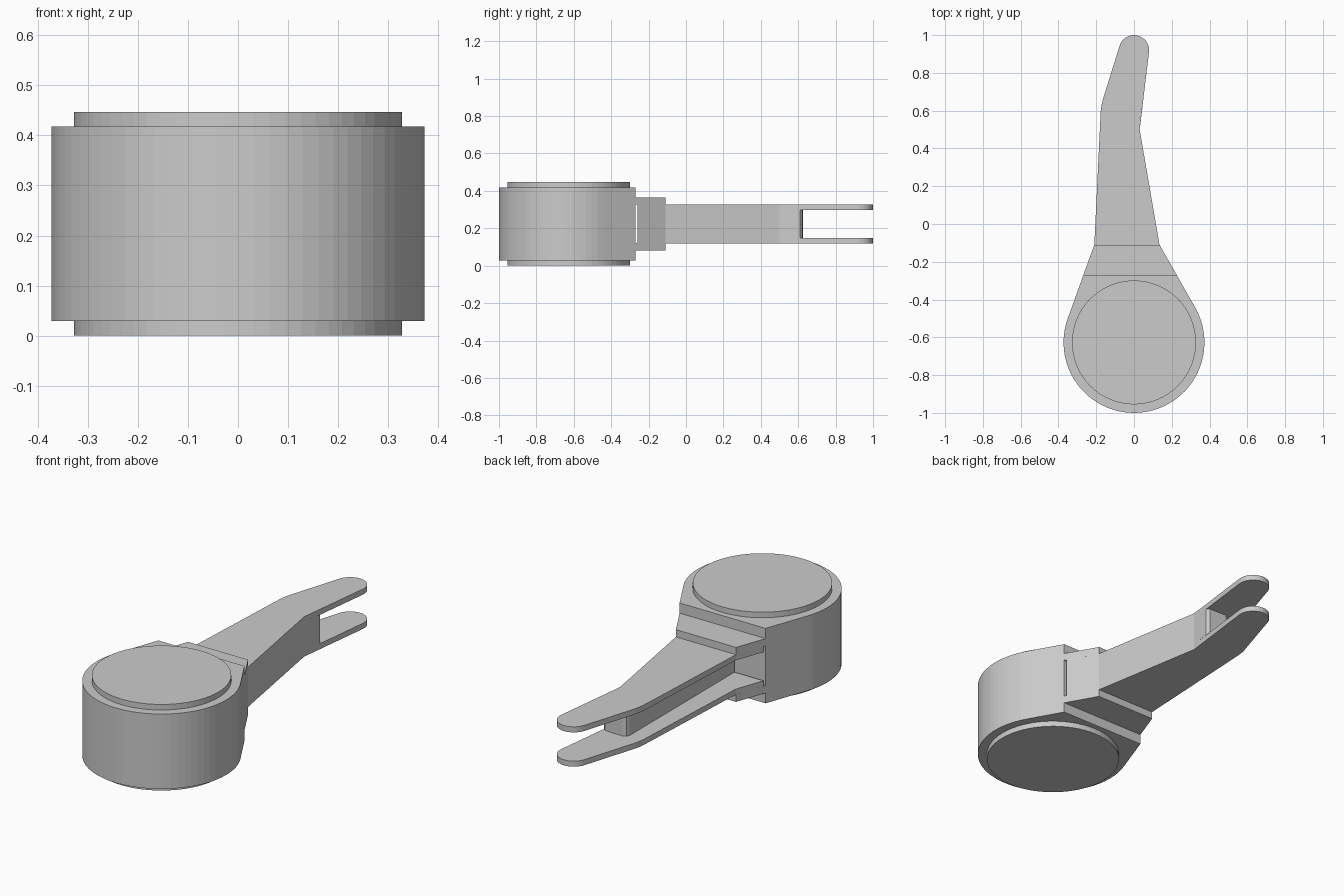
import bpy, bmesh
from math import radians, sin, cos

if "Cube" in bpy.data.objects:
    bpy.data.objects.remove(bpy.data.objects["Cube"])

MID = 0.2235  # the part is symmetric about this height


def arc(cx, cy, r, a0, a1, n):
    return [(cx + r * cos(radians(a0 + (a1 - a0) * i / n)),
             cy + r * sin(radians(a0 + (a1 - a0) * i / n))) for i in range(n + 1)]


def prism(name, outline, z0, z1):
    """Extrude a counter-clockwise xy outline from z0 to z1."""
    bm = bmesh.new()
    face = bm.faces.new([bm.verts.new((x, y, z0)) for x, y in outline])
    top = bmesh.ops.extrude_face_region(bm, geom=[face])["geom"]
    bmesh.ops.translate(bm, vec=(0, 0, z1 - z0),
                        verts=[v for v in top if isinstance(v, bmesh.types.BMVert)])
    bmesh.ops.recalc_face_normals(bm, faces=bm.faces)
    mesh = bpy.data.meshes.new(name)
    bm.to_mesh(mesh)
    bm.free()
    obj = bpy.data.objects.new(name, mesh)
    bpy.context.collection.objects.link(obj)
    return obj


def mirrored_pair(name, outline, near, far):
    """Two plates, above and below the middle height."""
    prism(name + "_top", outline, MID + near, MID + far)
    prism(name + "_bottom", outline, MID - far, MID - near)


# Round hub with a flat face towards the lever
hub = arc(0, -0.627, 0.373, -200.5, 29.7, 44) + [(0.226, -0.27), (-0.268, -0.27)]
prism("hub", hub, MID - 0.1945, MID + 0.1945)

# Raised round end caps
mirrored_pair("end_cap", arc(0, -0.627, 0.328, 0, 354.375, 63), 0.1945, 0.2235)

# Stepped collar plates between hub and lever
collar = [(-0.268, -0.27), (0.226, -0.27), (0.135, -0.11), (-0.21, -0.11)]
mirrored_pair("collar", collar, 0.1025, 0.1415)

# Bent lever plates with rounded tips
lever = ([(-0.264, -0.26), (0.22, -0.26), (0.135, -0.11), (0.03, 0.5)]
         + arc(0, 0.92, 0.08, -7, 163, 16)
         + [(-0.166, 0.655), (-0.172, 0.63), (-0.176, 0.6), (-0.21, -0.11)])
mirrored_pair("lever_plate", lever, 0.0745, 0.1035)

# Web joining the plates, open on the left and at the forked tip
web = [(-0.097, -0.26), (0.22, -0.26), (0.135, -0.11), (0.03, 0.5), (0.044, 0.61),
       (0.03, 0.622), (-0.07, 0.625), (-0.09, 0.617), (-0.097, 0.6)]
prism("lever_web", web, MID - 0.0745, MID + 0.0745)
